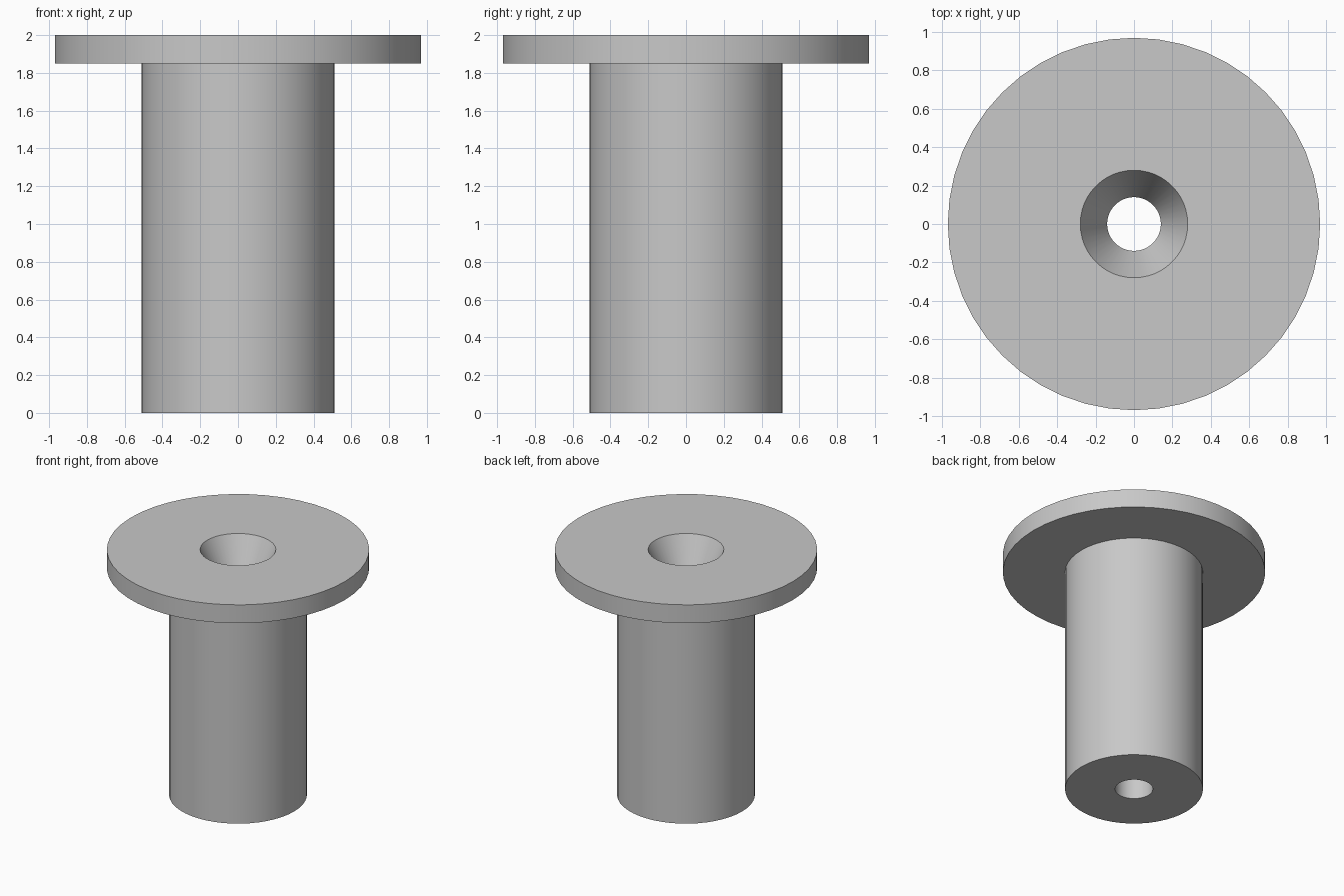
import bpy
import bmesh
import math
from mathutils import Vector

SIDES = 48

cube = bpy.data.objects.get("Cube")
if cube:
    bpy.data.objects.remove(cube, do_unlink=True)

# Plain grey finish
grey = bpy.data.materials.new("plain_grey")
grey.use_nodes = True
colour = (0.58, 0.58, 0.58, 1)
grey.diffuse_color = colour
grey.node_tree.nodes["Principled BSDF"].inputs["Base Color"].default_value = colour


def lathe(name, profile, material):
    """Spin a closed (radius, height) profile around the z axis."""
    bm = bmesh.new()
    verts = [bm.verts.new((r, 0, z)) for r, z in profile]
    edges = [bm.edges.new((v, verts[(i + 1) % len(verts)])) for i, v in enumerate(verts)]
    bmesh.ops.spin(bm, geom=verts + edges, cent=Vector(), axis=Vector((0, 0, 1)),
                   angle=math.tau, steps=SIDES, use_merge=True)
    bmesh.ops.remove_doubles(bm, verts=bm.verts, dist=0.0001)
    bmesh.ops.recalc_face_normals(bm, faces=bm.faces)
    mesh = bpy.data.meshes.new(name)
    bm.to_mesh(mesh)
    bm.free()
    mesh.materials.append(material)
    obj = bpy.data.objects.new(name, mesh)
    bpy.context.collection.objects.link(obj)
    bpy.ops.object.select_all(action="DESELECT")
    obj.select_set(True)
    bpy.context.view_layer.objects.active = obj
    bpy.ops.object.shade_smooth_by_angle(angle=math.radians(20))
    return obj


# Flanged sleeve with a countersunk through hole
bore, sink, sleeve, flange = 0.14, 0.28, 0.51, 0.97
lathe("flanged_bushing", [
    (bore, 0), (sleeve, 0),
    (sleeve, 1.85), (flange, 1.85),
    (flange, 2), (sink, 2),
    (bore, 1.72),
], grey)
